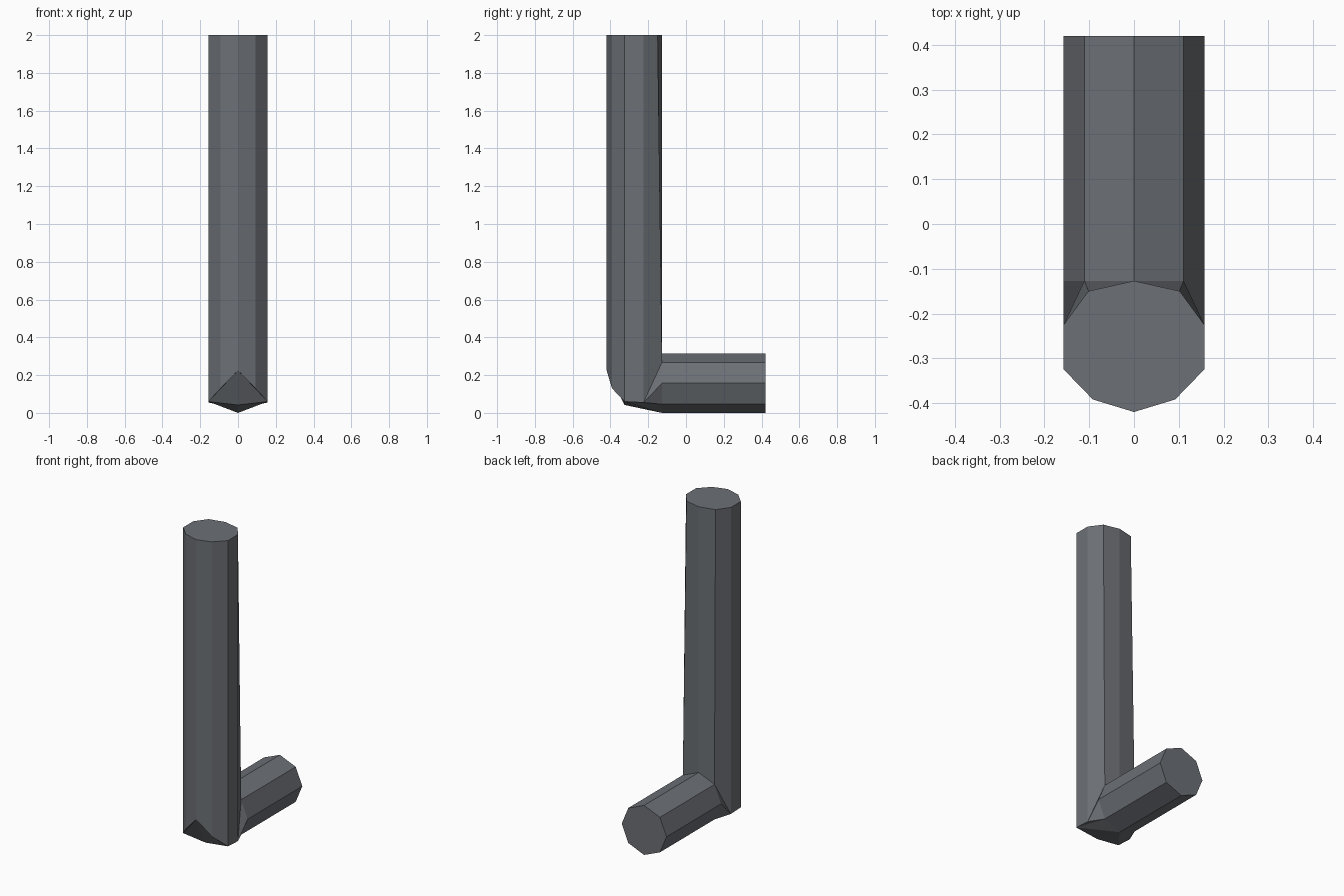
import bpy, bmesh, math

if "Cube" in bpy.data.objects:
    bpy.data.objects.remove(bpy.data.objects["Cube"])

# Single dark steel colour
steel = bpy.data.materials.new("dark_grey_steel")
steel.diffuse_color = (0.15, 0.162, 0.178, 1)
steel.use_nodes = True
steel.node_tree.nodes["Principled BSDF"].inputs["Base Color"].default_value = steel.diffuse_color

R, BEND, END, TOP = 0.157, -0.127, 0.42, 2.0
bm = bmesh.new()
V = bm.verts.new


def face(*vs):
    bm.faces.new(vs)


# Right half of the post's ten-sided outline, front to back
outline = [(0, -0.42), (0.092, -0.392), (R, -0.325), (R, -0.225), (0.102, -0.15), (0, BEND)]
top = [V((x, y, TOP)) for x, y in outline]


# Right half of the arm's octagon, bottom to top
def half_ring(y):
    return [V((R * math.sin(a), y, R - R * math.cos(a)))
            for a in (i * math.pi / 4 for i in range(5))]


inner, outer = half_ring(BEND), half_ring(END)
for v in (inner[0], inner[4], outer[0], outer[4]):
    v.co.x = 0

# Lower ends of the post edges and the underside of the heel
front = [V((x, y, z)) for (x, y), z in zip(outline, (0.225, 0.13, 0.06, 0.055))]
low = front + [inner[3], inner[4]]
heel = V((0, -0.325, 0.042))

# Long sides of the post and the arm
for i in range(5):
    face(top[i], top[i + 1], low[i + 1], low[i])
for i in range(4):
    face(inner[i], inner[i + 1], outer[i + 1], outer[i])

# Faceted elbow
f0, f1, f2, f3 = front
face(f0, f1, f2)
face(f0, f2, heel)
face(f3, inner[2], inner[3])
face(f3, inner[1], inner[2])
face(f2, inner[1], f3)
face(f2, inner[1], inner[0])
face(f2, inner[0], heel)

# End caps
face(*top)
face(*outer)

# Mirror to the left half
half = bm.verts[:] + bm.edges[:] + bm.faces[:]
copy = bmesh.ops.duplicate(bm, geom=half)["geom"]
for v in copy:
    if isinstance(v, bmesh.types.BMVert):
        v.co.x *= -1
bmesh.ops.remove_doubles(bm, verts=bm.verts[:], dist=0.0005)
bmesh.ops.recalc_face_normals(bm, faces=bm.faces[:])

mesh = bpy.data.meshes.new("bent_rod")
bm.to_mesh(mesh)
bm.free()
mesh.materials.append(steel)
rod = bpy.data.objects.new("bent_rod", mesh)
bpy.context.collection.objects.link(rod)
